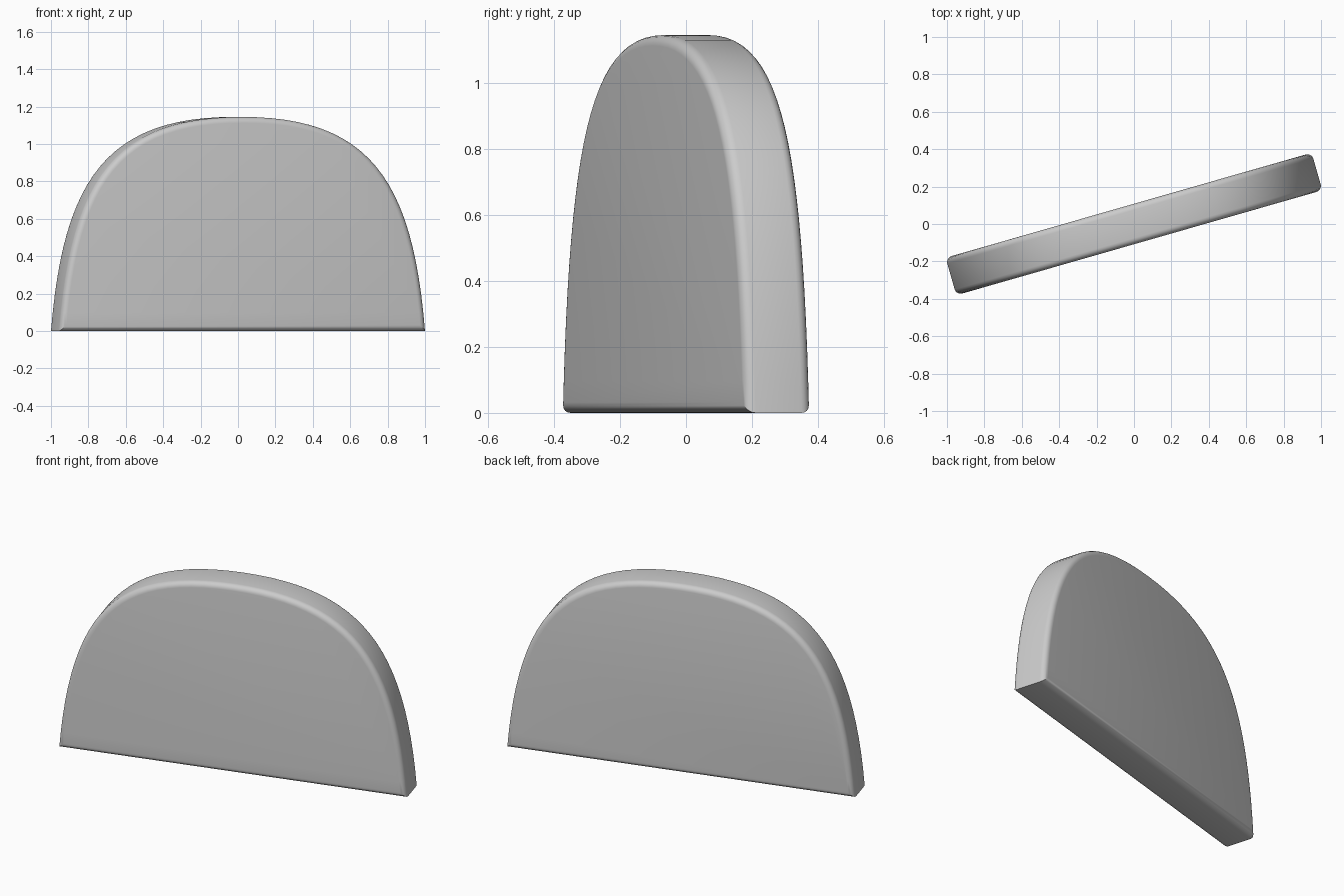
import bpy, bmesh, math
from mathutils import Vector
from mathutils.geometry import interpolate_bezier

cube = bpy.data.objects.get("Cube")
if cube:
    bpy.data.objects.remove(cube, do_unlink=True)

HALF_THICK, ROUND, ANGLE = 0.104, 0.032, math.radians(16)

grey = bpy.data.materials.new("plain grey")
grey.use_nodes = True
colour = (0.6, 0.6, 0.6, 1)
grey.diffuse_color = colour
grey.node_tree.nodes["Principled BSDF"].inputs["Base Color"].default_value = colour

# Arched half outline from the base corner to the crown, then mirrored
half = interpolate_bezier(Vector((1.018, 0)), Vector((0.95, 0.82)),
                          Vector((0.7, 1.145)), Vector((0, 1.145)), 25)
outline = [(p.x, p.y) for p in half] + [(-p.x, p.y) for p in reversed(half[:-1])]

# Slab: outline extruded through its thickness
bm = bmesh.new()
front = bm.faces.new([bm.verts.new((x, -HALF_THICK, z)) for x, z in outline])
extruded = bmesh.ops.extrude_face_region(bm, geom=[front], use_keep_orig=True)
new_verts = [g for g in extruded["geom"] if isinstance(g, bmesh.types.BMVert)]
bmesh.ops.translate(bm, verts=new_verts, vec=(0, 2 * HALF_THICK, 0))
bmesh.ops.recalc_face_normals(bm, faces=bm.faces)

# Rounded rims around the front and back faces
rims = [e for e in bm.edges if abs(e.verts[0].co.y - e.verts[1].co.y) < 1e-5]
bmesh.ops.bevel(bm, geom=rims, offset=ROUND, offset_type='OFFSET', segments=5,
                profile=0.5, affect='EDGES', clamp_overlap=True)

mesh = bpy.data.meshes.new("arched_slab")
bm.to_mesh(mesh)
bm.free()
mesh.materials.append(grey)
slab = bpy.data.objects.new("arched_slab", mesh)
bpy.context.collection.objects.link(slab)
slab.rotation_euler.z = ANGLE

bpy.context.view_layer.objects.active = slab
slab.select_set(True)
bpy.ops.object.shade_smooth_by_angle(angle=math.radians(35))
